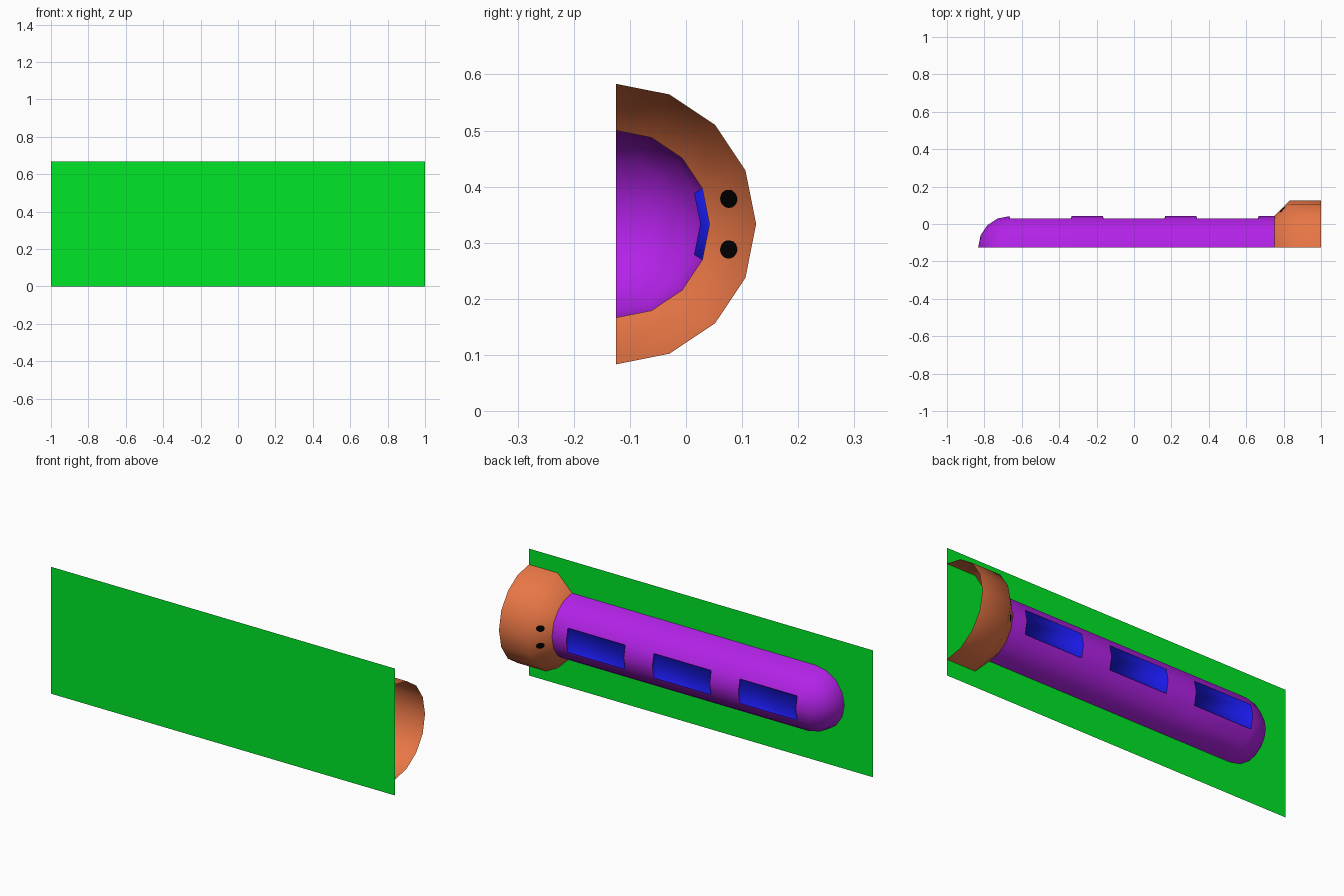
import bpy, bmesh, math
from mathutils import Vector, Matrix

if "Cube" in bpy.data.objects:
    bpy.data.objects.remove(bpy.data.objects["Cube"])

AXIS_Y, AXIS_Z = -0.125, 1 / 3
R_BODY, R_HEAD = 1 / 6, 0.25
SEG = 8


def material(name, rgb):
    m = bpy.data.materials.new(name)
    m.diffuse_color = (*rgb, 1)
    m.use_nodes = True
    m.node_tree.nodes["Principled BSDF"].inputs["Base Color"].default_value = m.diffuse_color
    return m


GREEN = material("green", (0.0, 0.8, 0.02))
PURPLE = material("purple", (0.448, 0.016, 0.8))
BLUE = material("blue", (0.01, 0.01, 0.8))
ORANGE = material("orange", (0.8, 0.18, 0.06))
BLACK = material("black", (0.0, 0.0, 0.0))


def finish(name, bm, mats, smooth=False):
    # smooth all over, with a sharp line where the colour changes
    for f in bm.faces:
        f.smooth = smooth
    for e in bm.edges:
        if len({f.material_index for f in e.link_faces}) > 1:
            e.smooth = False
    me = bpy.data.meshes.new(name)
    bm.to_mesh(me)
    bm.free()
    ob = bpy.data.objects.new(name, me)
    bpy.context.collection.objects.link(ob)
    for m in mats:
        me.materials.append(m)
    return ob


def half_lathe(profile):
    """Open half turn of (x, radius) points; returns mesh and face grid."""
    bm = bmesh.new()
    rows = []
    for x, r in profile:
        rows.append([bm.verts.new((x, AXIS_Y + r * math.sin(math.pi * j / SEG),
                                   AXIS_Z + r * math.cos(math.pi * j / SEG)))
                     for j in range(SEG + 1)])
    grid = [[bm.faces.new((a[j], b[j], b[j + 1], a[j + 1])) for j in range(SEG)]
            for a, b in zip(rows, rows[1:])]
    bm.normal_update()
    return bm, grid


# backing sheet
bm = bmesh.new()
bm.faces.new([bm.verts.new((x, AXIS_Y, z))
              for x, z in ((-1, 0), (1, 0), (1, 2 / 3), (-1, 2 / 3))])
finish("backing_sheet", bm, [GREEN])

# body with rounded tail and recessed windows
profile = [(-2 / 3 - R_BODY * math.cos(math.pi * k / 8),
            R_BODY * math.sin(math.pi * k / 8)) for k in range(5)]
n = len(profile) - 1
profile += [(x, R_BODY) for x in (-1 / 3, -1 / 6, 1 / 6, 1 / 3, 2 / 3, 0.75)]
bm, grid = half_lathe(profile)
for i in (n, n + 2, n + 4):
    panes = grid[i][SEG // 2 - 1:SEG // 2 + 1]
    walls = bmesh.ops.inset_region(bm, faces=panes, thickness=0.006,
                                   depth=-0.016, use_even_offset=True)["faces"]
    for f in panes + walls:
        f.material_index = 1
bmesh.ops.remove_doubles(bm, verts=bm.verts[:], dist=1e-5)
finish("body", bm, [PURPLE, BLUE], True)

# flared open head
bm, _ = half_lathe([(0.75, R_BODY), (0.75 + R_HEAD - R_BODY, R_HEAD), (1, R_HEAD)])
finish("head", bm, [ORANGE], True)

# eyes: very thin plates lying through the sloped head facets
for side in (-1, 1):
    t = math.radians(11.25) * side
    c = math.cos(math.radians(11.25))
    out = Vector((0, math.cos(t), math.sin(t)))
    across = Vector((0, -math.sin(t), math.cos(t)))
    slope = (Vector((1, 0, 0)) + out * c).normalized()
    normal = slope.cross(across).normalized()
    d = 0.0435
    pos = Vector((0.75 + d, AXIS_Y, AXIS_Z)) + out * c * (R_BODY + d) + across * 0.005 * side
    rot = Matrix((slope * 1.3, across, normal)).transposed().to_4x4()
    bm = bmesh.new()
    bmesh.ops.create_cone(bm, cap_ends=True, segments=24, radius1=0.0162,
                          radius2=0.0162, depth=0.0016,
                          matrix=Matrix.Translation(pos) @ rot)
    bmesh.ops.recalc_face_normals(bm, faces=bm.faces[:])
    finish("eye_upper" if side > 0 else "eye_lower", bm, [BLACK])
